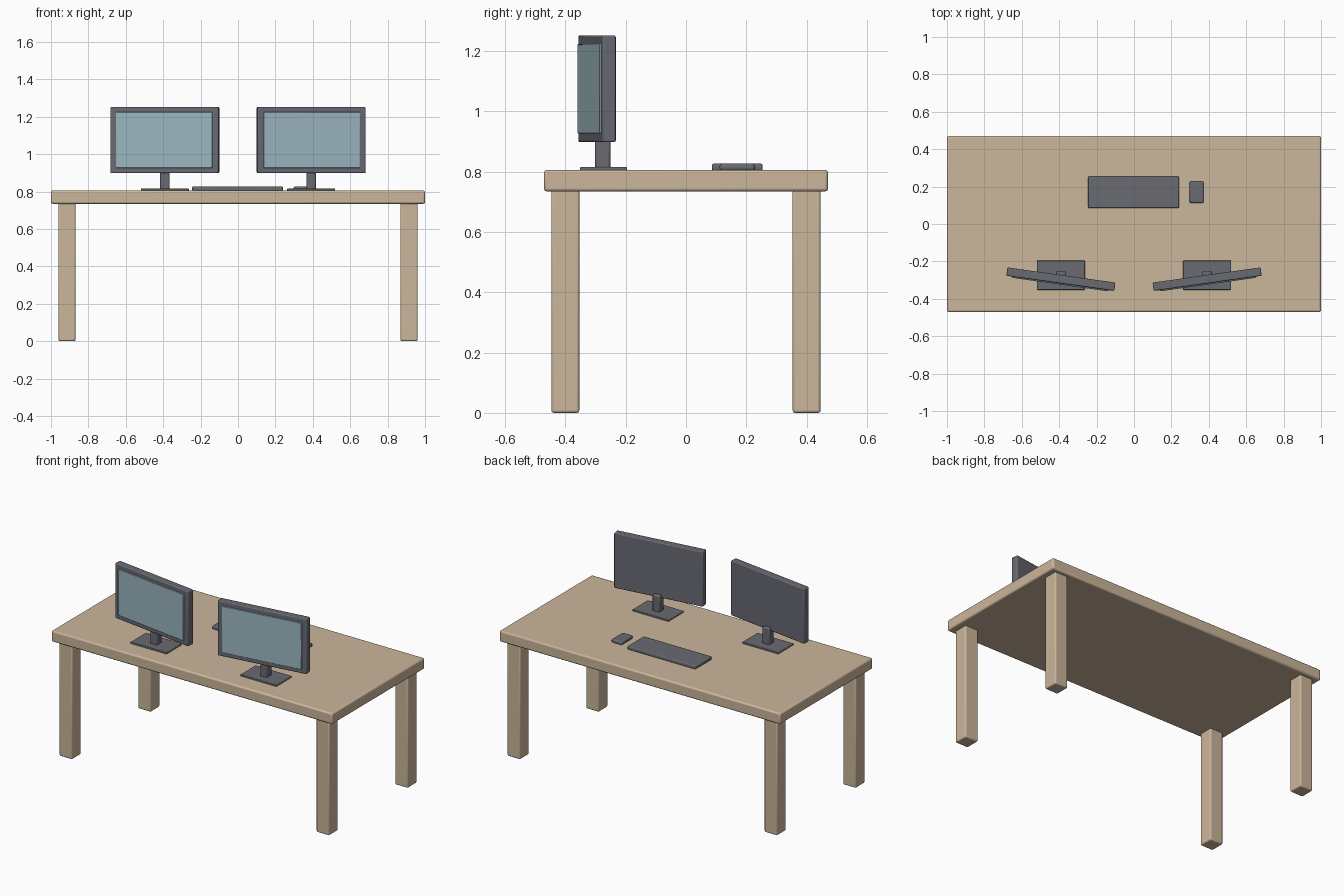
import bpy, math
from mathutils import Matrix, Vector

if "Cube" in bpy.data.objects:
    bpy.data.objects.remove(bpy.data.objects["Cube"])


def material(name, rgb):
    m = bpy.data.materials.new(name)
    m.diffuse_color = (*rgb, 1)
    m.use_nodes = True
    m.node_tree.nodes["Principled BSDF"].inputs["Base Color"].default_value = m.diffuse_color
    return m


WOOD = material("light wood", (0.60, 0.465, 0.325))
GREY = material("dark grey plastic", (0.14, 0.145, 0.17))
SCREEN = material("pale blue screen", (0.33, 0.47, 0.53))


def box(name, center, size, mat, bevel, turn=0.0, segments=3):
    """Rounded box, optionally turned about z."""
    bpy.ops.mesh.primitive_cube_add(size=1)
    ob = bpy.context.object
    ob.name = name
    ob.data.transform(Matrix.Diagonal((*size, 1)))
    ob.location = center
    ob.rotation_euler.z = turn
    ob.data.materials.append(mat)
    mod = ob.modifiers.new("rounded edges", "BEVEL")
    mod.width = bevel
    mod.segments = segments
    bpy.ops.object.shade_smooth_by_angle(angle=math.radians(35))
    return ob


# Desk top and four legs
box("desk_top", (0, 0, 0.77), (2, 0.942, 0.071), WOOD, 0.01)
for x in (-0.915, 0.915):
    for y in (-0.4, 0.4):
        box("desk_leg", (x, y, 0.37), (0.092, 0.092, 0.74), WOOD, 0.008)

# Two monitors, each turned slightly outwards
for side in (-1, 1):
    x, turn = side * 0.391, side * math.radians(8)
    box("monitor_base", (x, -0.274, 0.8095), (0.257, 0.156, 0.013), GREY, 0.004)
    box("monitor_post", (x, -0.276, 0.865), (0.05, 0.051, 0.11), GREY, 0.008)
    middle = Vector((x, -0.295, 1.075))
    box("monitor_panel", middle, (0.583, 0.045, 0.354), GREY, 0.006, turn)
    # Screen plate standing just proud of the frame
    offset = Matrix.Rotation(turn, 3, "Z") @ Vector((0, -0.0245, 0))
    box("monitor_screen", middle + offset, (0.521, 0.009, 0.298), SCREEN, 0.003, turn, 2)

# Keyboard and mouse
box("keyboard", (-0.002, 0.17, 0.815), (0.486, 0.168, 0.023), GREY, 0.006)
box("mouse", (0.335, 0.17, 0.815), (0.075, 0.117, 0.023), GREY, 0.008)
